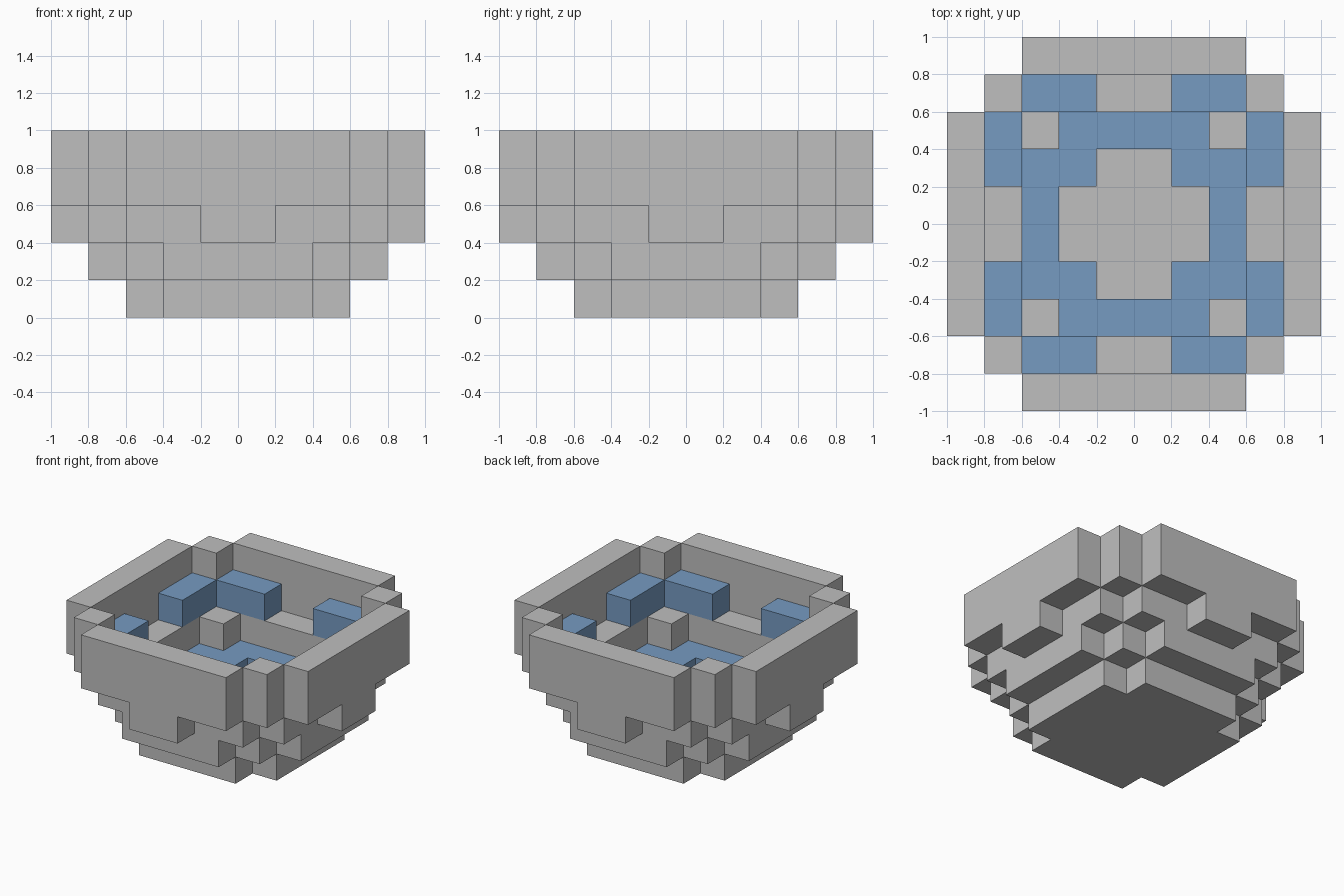
import bpy
import bmesh
from itertools import product
from mathutils import Vector

if "Cube" in bpy.data.objects:
    bpy.data.objects.remove(bpy.data.objects["Cube"], do_unlink=True)

U = 0.2  # block size


def material(name, rgb):
    m = bpy.data.materials.new(name)
    m.use_nodes = True
    m.diffuse_color = (*rgb, 1)
    bsdf = m.node_tree.nodes["Principled BSDF"]
    bsdf.inputs["Base Color"].default_value = (*rgb, 1)
    bsdf.inputs["Roughness"].default_value = 0.8
    return m


stone = material("stone_grey", (0.52, 0.52, 0.52))
blue = material("soft_blue", (0.18, 0.325, 0.535))

# Each part: material, block layers, and cells of one quarter (0 = next to the centre)
PARTS = {
    "bowl_floor": (stone, [0], [(a, b) for a, b in product(range(3), repeat=2) if (a, b) != (2, 2)]),
    "lower_wall": (stone, [1], [(0, 3), (1, 3), (2, 2), (3, 1), (3, 0)]),
    "middle_wall": (stone, [2], [(0, 3), (1, 3), (2, 3), (0, 4), (2, 2),
                                 (3, 0), (3, 1), (3, 2), (4, 0)]),
    "rim_wall": (stone, [3, 4], [(0, 4), (1, 4), (2, 4), (3, 3), (4, 2), (4, 1), (4, 0)]),
    "blue_inner_ring": (blue, [1], [(0, 2), (1, 2), (1, 1), (2, 1), (2, 0)]),
    "blue_corner_ledges": (blue, [3], [(1, 3), (2, 3), (3, 2), (3, 1)]),
}


def mirrored(layers, quarter):
    """Block positions of a part, mirrored across both centre planes."""
    return {(x, y, z) for z in layers for a, b in quarter
            for x in (a, -1 - a) for y in (b, -1 - b)}


blocks = {name: mirrored(layers, quarter) for name, (_, layers, quarter) in PARTS.items()}
filled = set().union(*blocks.values())


def add_open_sides(bm, cell):
    """Add the faces of a block that do not touch another block."""
    centre = (Vector(cell) + Vector((0.5, 0.5, 0.5))) * U
    for axis, sign in product(range(3), (-1, 1)):
        neighbour = list(cell)
        neighbour[axis] += sign
        if tuple(neighbour) in filled:
            continue
        n, s, t = Vector(), Vector(), Vector()
        n[axis] = sign
        s[(axis + 1) % 3] = 1
        t = n.cross(s)
        corners = [centre + (n + s * i + t * j) * U / 2
                   for i, j in ((-1, -1), (1, -1), (1, 1), (-1, 1))]
        bm.faces.new([bm.verts.new(c) for c in corners])


# Build the parts as flat-faced shells
for name, (mat, _, _) in PARTS.items():
    bm = bmesh.new()
    for cell in sorted(blocks[name]):
        add_open_sides(bm, cell)
    bmesh.ops.remove_doubles(bm, verts=bm.verts, dist=0.001)
    mesh = bpy.data.meshes.new(name)
    bm.to_mesh(mesh)
    bm.free()
    mesh.materials.append(mat)
    bpy.context.collection.objects.link(bpy.data.objects.new(name, mesh))
